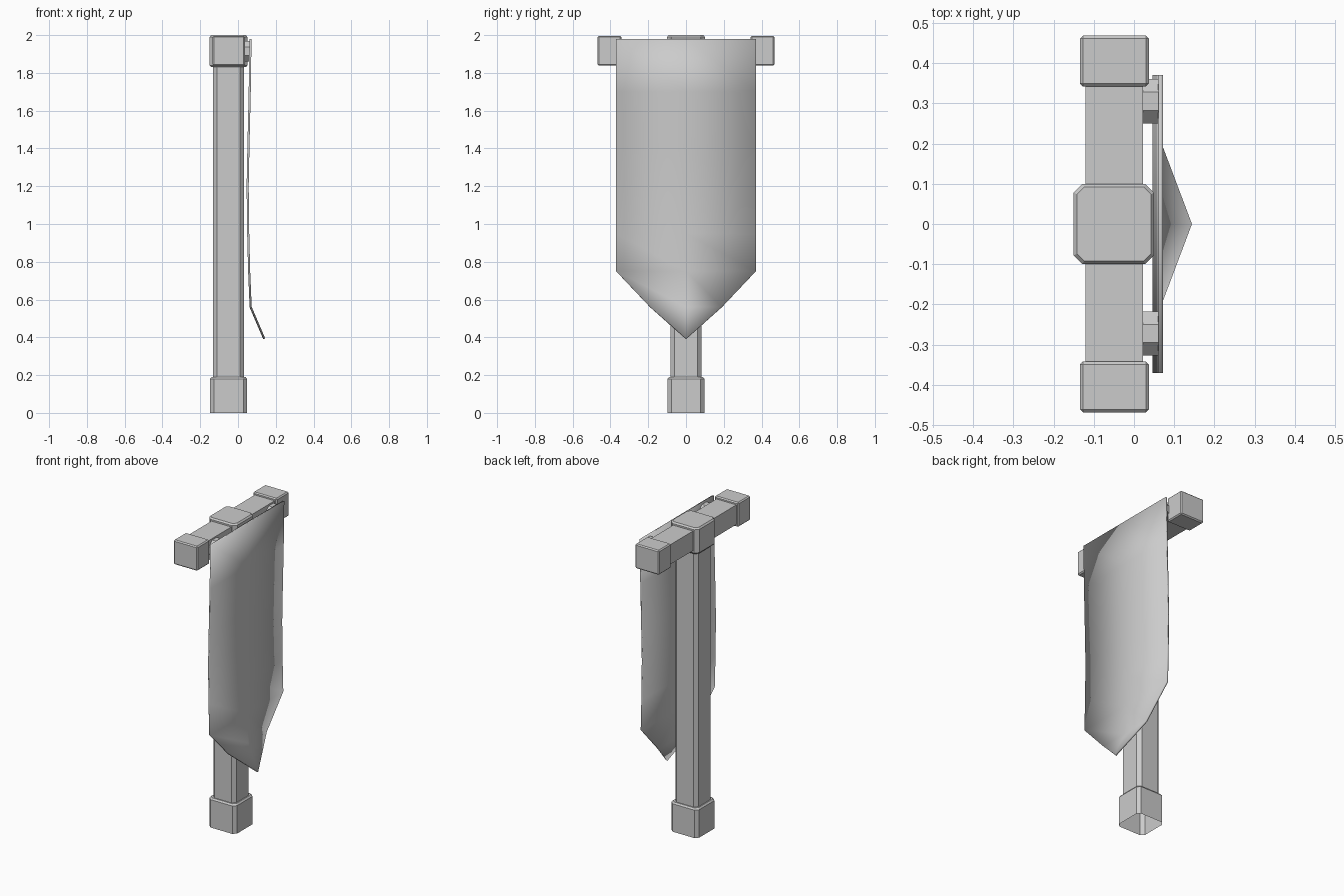
import bpy, bmesh

if "Cube" in bpy.data.objects:
    bpy.data.objects.remove(bpy.data.objects["Cube"])

CX = -0.05  # x of the post axis


def make_object(name, verts, faces):
    mesh = bpy.data.meshes.new(name)
    mesh.from_pydata(verts, [], faces)
    bm = bmesh.new()
    bm.from_mesh(mesh)
    bmesh.ops.recalc_face_normals(bm, faces=bm.faces)
    bm.to_mesh(mesh)
    bm.free()
    obj = bpy.data.objects.new(name, mesh)
    bpy.context.collection.objects.link(obj)
    return obj


def octagon_column(name, rings, cap_bottom=True):
    """Stack of chamfered squares; rings are (z, half width, chamfer)."""
    verts, faces = [], []
    for z, h, c in rings:
        k = h - c
        for x, y in ((h, -k), (h, k), (k, h), (-k, h), (-h, k), (-h, -k), (-k, -h), (k, -h)):
            verts.append((CX + x, y, z))
    for r in range(len(rings) - 1):
        a = r * 8
        for i in range(8):
            j = (i + 1) % 8
            faces.append((a + i, a + j, a + 8 + j, a + 8 + i))
    faces.append(tuple(range(len(verts) - 8, len(verts))))
    if cap_bottom:
        faces.append(tuple(reversed(range(8))))
    return make_object(name, verts, faces)


def box(name, lo, hi, bevel=0.0):
    verts = [(x, y, z) for x in (lo[0], hi[0]) for y in (lo[1], hi[1]) for z in (lo[2], hi[2])]
    faces = [(0, 1, 3, 2), (4, 6, 7, 5), (0, 4, 5, 1), (2, 3, 7, 6), (0, 2, 6, 4), (1, 5, 7, 3)]
    obj = make_object(name, verts, faces)
    if bevel:
        mod = obj.modifiers.new("edge_bevel", 'BEVEL')
        mod.width = bevel
        mod.segments = 1
    return obj


# Post, open-bottomed foot and top block
octagon_column("post", [(0.18, 0.083, 0.022), (1.85, 0.083, 0.022)])
octagon_column("foot", [(0, 0.098, 0.02), (0.18, 0.098, 0.02), (0.19, 0.09, 0.018)], False)
octagon_column("top_block", [(1.83, 0.092, 0.018), (1.84, 0.1, 0.022),
                             (1.99, 0.1, 0.022), (2.0, 0.092, 0.018)])

# Crossbar with a cap on each end
box("crossbar", (-0.12, -0.36, 1.853), (0.022, 0.36, 1.98))
for side, y0, y1 in (("left", -0.468, -0.342), ("right", 0.342, 0.468)):
    box("crossbar_cap_" + side, (-0.134, y0, 1.838), (0.037, y1, 1.996), 0.007)

# Octagonal pegs that hold the banner
for side, y in (("left", -0.272), ("right", 0.305)):
    bpy.ops.mesh.primitive_cylinder_add(vertices=8, radius=0.0595, depth=0.046,
                                        location=(0.042, y, 1.915),
                                        rotation=(0.3927, 0, 0))
    peg = bpy.context.object
    peg.name = "banner_peg_" + side
    peg.rotation_euler = (0.3927, 1.5708, 0)
    peg.rotation_mode = 'XYZ'
    # turn the cylinder axis to x with flat facets facing up and sideways
    from mathutils import Matrix
    peg.data.transform(Matrix.Rotation(1.5708, 4, 'Y'))
    peg.data.transform(Matrix.Rotation(0.3927, 4, 'X'))
    peg.rotation_euler = (0, 0, 0)

# Banner: rows of (z, middle x, half width), ending in a forward-curled point
rows = [(1.98, 0.066, 0.37), (1.7, 0.062, 0.37), (1.4, 0.055, 0.37), (1.2, 0.051, 0.37),
        (0.95, 0.054, 0.37), (0.75, 0.059, 0.37), (0.56, 0.067, 0.19)]
verts, faces = [], []
for z, x, w in rows:
    verts += [(x, -w, z), (x, 0, z), (x, w, z)]
for r in range(len(rows) - 1):
    for i in range(2):
        a = r * 3 + i
        faces.append((a, a + 1, a + 4, a + 3))
tip, last = len(verts), len(verts) - 3
verts.append((0.139, 0, 0.392))
faces += [(last, last + 1, tip), (last + 1, last + 2, tip)]
banner = make_object("banner", verts, faces)
solid = banner.modifiers.new("thickness", 'SOLIDIFY')
solid.thickness = 0.011
solid.offset = 0
bpy.context.view_layer.objects.active = banner
banner.select_set(True)
for other in bpy.context.selected_objects:
    if other != banner:
        other.select_set(False)
bpy.ops.object.shade_smooth_by_angle(angle=0.4)
